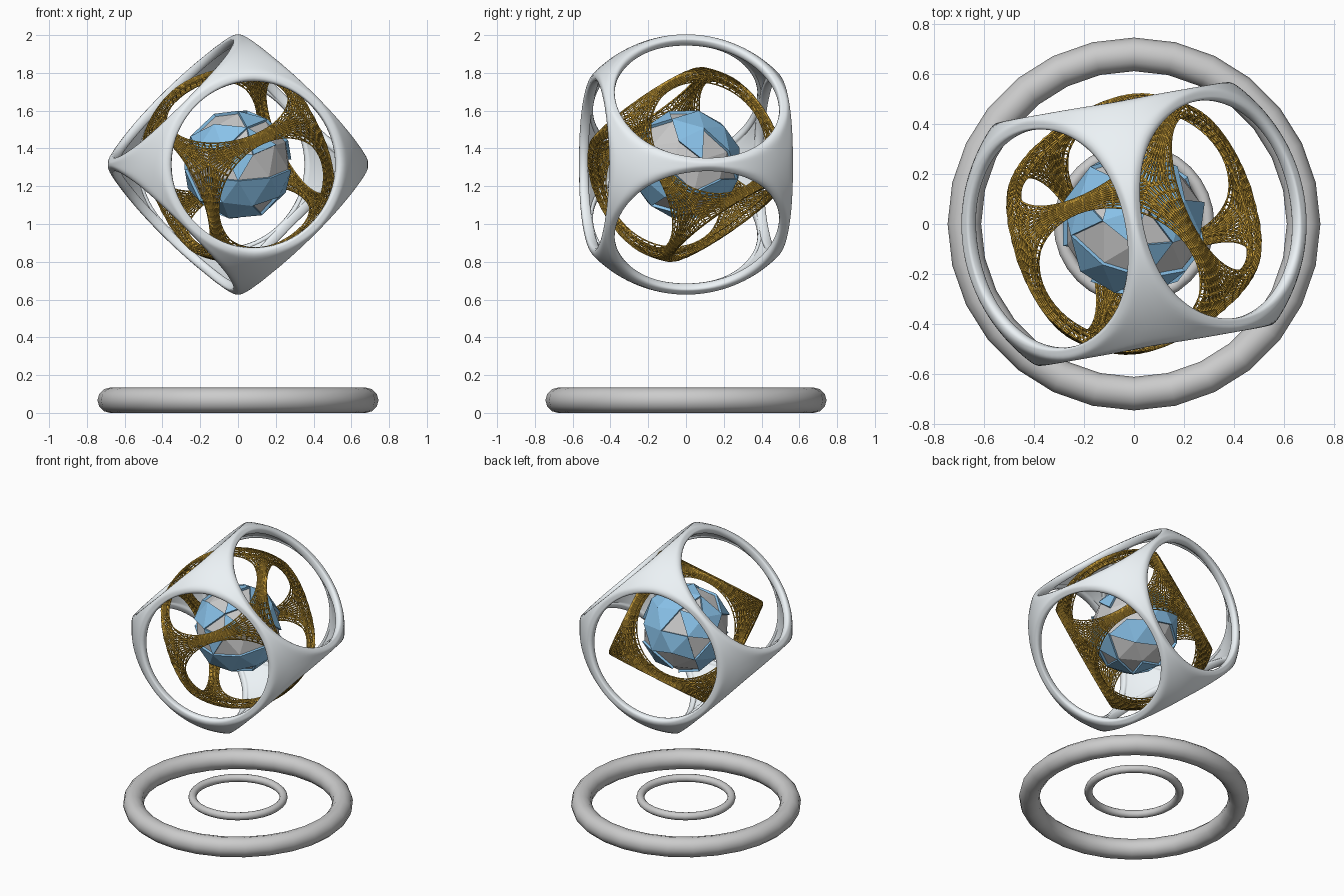
import bpy, bmesh, random
from math import sin, cos, tau, radians
from mathutils import Vector, Matrix

if "Cube" in bpy.data.objects:
    bpy.data.objects.remove(bpy.data.objects["Cube"])

CENTRE = Vector((0, 0, 1.315))


def material(name, rgb):
    m = bpy.data.materials.new(name)
    m.diffuse_color = (*rgb, 1)
    m.use_nodes = True
    m.node_tree.nodes["Principled BSDF"].inputs["Base Color"].default_value = m.diffuse_color
    return m


def add_object(name, bm, mats, matrix, smooth=False):
    me = bpy.data.meshes.new(name)
    bm.to_mesh(me)
    bm.free()
    for m in mats:
        me.materials.append(m)
    me.polygons.foreach_set("use_smooth", [smooth] * len(me.polygons))
    ob = bpy.data.objects.new(name, me)
    bpy.context.collection.objects.link(ob)
    ob.matrix_world = matrix
    return ob


def cage(name, radius, flat, hole, n_ang, rows, thick, mat, rot):
    """Sphere trimmed by a cube, with a round hole in each of the six flats."""
    bm = bmesh.new()
    for axis in range(3):
        for sign in (1, -1):
            n, u = Vector((0, 0, 0)), Vector((0, 0, 0))
            n[axis], u[(axis + 1) % 3] = sign, 1
            v = n.cross(u)
            rings = []
            for j in range(rows + 1):
                ring = []
                for k in range(n_ang):
                    c, s = cos(tau * k / n_ang), sin(tau * k / n_ang)
                    d = u * c + v * s
                    edge = (n + d / max(abs(c), abs(s))).normalized() * radius
                    rim = n * flat + d * hole
                    p = edge.lerp(rim, j / rows).normalized()
                    ring.append(bm.verts.new(p * min(radius, flat / p.dot(n))))
                rings.append(ring)
            for a, b in zip(rings, rings[1:]):
                for k in range(n_ang):
                    m = (k + 1) % n_ang
                    bm.faces.new((a[k], a[m], b[m], b[k]))
    bmesh.ops.remove_doubles(bm, verts=bm.verts, dist=1e-4)
    ob = add_object(name, bm, [mat], Matrix.Translation(CENTRE) @ rot.to_4x4(), True)
    sol = ob.modifiers.new("shell", 'SOLIDIFY')
    sol.thickness, sol.offset = thick, -1
    return ob


# Outer shell cage, standing on an edge
white = material("pale_shell", (0.84, 0.89, 0.92))
tilt = Matrix.Rotation(radians(10), 3, 'Z') @ Matrix.Rotation(radians(45), 3, 'Y')
outer = cage("outer_cage", 0.69, 0.495, 0.44, 48, 5, 0.05, white, tilt)
outer.modifiers.new("round", 'SUBSURF').levels = 1
outer.modifiers["round"].render_levels = 1

# Inner wire cage, turned another way
t, e, roll = radians(33), radians(25), radians(19)
d = Vector((-sin(t) * cos(e), cos(t) * cos(e), sin(e)))
r = Vector((-cos(t), -sin(t), 0))
up = d.cross(r)
q1, q2 = up * cos(roll) - r * sin(roll), r * cos(roll) + up * sin(roll)
a, b = (q2 - q1).normalized(), (q1 + q2).normalized()
turn = Matrix((a, b, d)).transposed()
orange = material("wire_orange", (0.72, 0.42, 0.05))
inner = cage("wire_cage", 0.52, 0.373, 0.33, 56, 6, 0.035, orange, turn)
wire = inner.modifiers.new("wires", 'WIREFRAME')
wire.thickness = 0.008

# Faceted core with scattered raised blue panels
random.seed(4)
blue = material("panel_blue", (0.25, 0.54, 0.82))
grey = material("core_grey", (0.6, 0.6, 0.6))
bm = bmesh.new()
bmesh.ops.create_icosphere(bm, subdivisions=2, radius=0.28)
raised = random.sample(list(bm.faces), 42)
out = bmesh.ops.extrude_face_region(bm, geom=raised)["geom"]
for vert in (g for g in out if isinstance(g, bmesh.types.BMVert)):
    vert.co *= 0.297 / 0.28
caps = [g for g in out if isinstance(g, bmesh.types.BMFace)]
bmesh.ops.delete(bm, geom=[f for f in raised if f.is_valid], context='FACES_ONLY')
for f in caps:
    f.material_index = 1
for f in bm.faces:
    if len(f.verts) == 4:
        f.material_index = 1
bmesh.ops.recalc_face_normals(bm, faces=bm.faces)
add_object("panelled_core", bm, [grey, blue],
           Matrix.Translation(CENTRE) @ Matrix.Rotation(0.3, 4, 'X'))

# Two base rings
for name, major, minor, z, seg in (("large_base_ring", 0.677, 0.067, 0.067, 28),
                                   ("small_base_ring", 0.295, 0.026, 0.108, 32)):
    bpy.ops.mesh.primitive_torus_add(major_radius=major, minor_radius=minor,
                                     major_segments=seg, minor_segments=12,
                                     location=(0, 0, z))
    bpy.context.object.name = name
    bpy.ops.object.shade_smooth()
